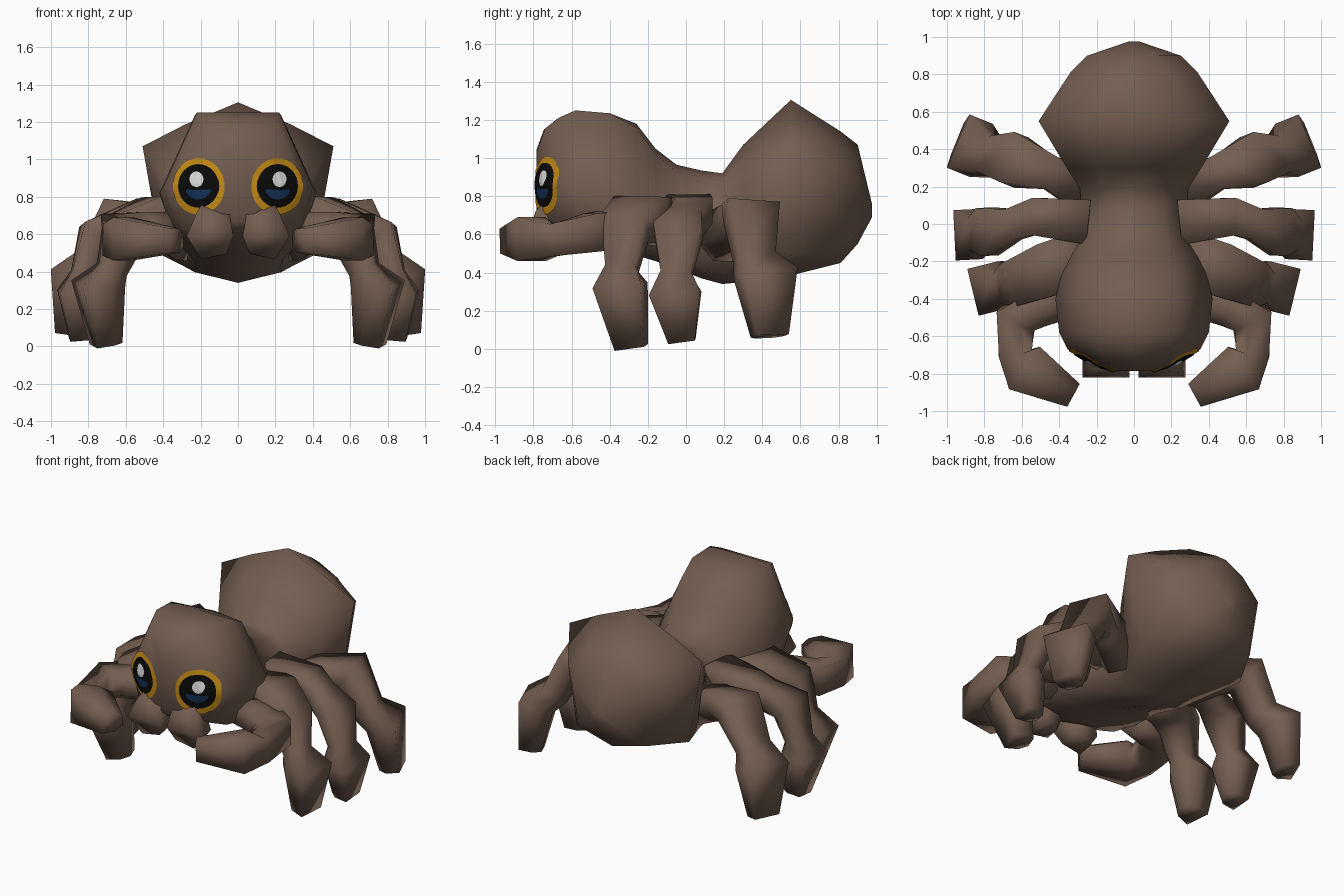
import bpy
import bmesh
import math
from mathutils import Vector
from mathutils.bvhtree import BVHTree

old = bpy.data.objects.get("Cube")
if old:
    bpy.data.objects.remove(old, do_unlink=True)


def make_material(name, color):
    mat = bpy.data.materials.new(name)
    mat.use_nodes = True
    mat.diffuse_color = (*color, 1)
    bsdf = next(n for n in mat.node_tree.nodes if n.type == 'BSDF_PRINCIPLED')
    bsdf.inputs["Base Color"].default_value = (*color, 1)
    bsdf.inputs["Roughness"].default_value = 0.9
    return mat


brown = make_material("fur_brown", (.175, .112, .082))
gold = make_material("eye_gold", (.56, .26, .008))
black = make_material("pupil_black", (.003, .003, .003))
blue = make_material("iris_blue", (.007, .032, .1))
white = make_material("glint_white", (.7, .7, .7))


def finish(bm, name, mat, mirrored=False):
    """Turn a bmesh into a smooth shaded, optionally mirrored object."""
    bmesh.ops.recalc_face_normals(bm, faces=bm.faces)
    for face in bm.faces:
        face.smooth = True
    mesh = bpy.data.meshes.new(name)
    bm.to_mesh(mesh)
    bm.free()
    mesh.materials.append(mat)
    obj = bpy.data.objects.new(name, mesh)
    bpy.context.collection.objects.link(obj)
    if mirrored:
        mod = obj.modifiers.new("Mirror", 'MIRROR')
        mod.use_mirror_merge = False
    return obj


def loft(rings):
    """Skin a list of equal-length point rings and cap both ends."""
    bm = bmesh.new()
    loops = [[bm.verts.new(p) for p in ring] for ring in rings]
    for a, b in zip(loops, loops[1:]):
        for i in range(len(a)):
            j = (i + 1) % len(a)
            bm.faces.new((a[i], a[j], b[j], b[i]))
    bm.faces.new(loops[0])
    bm.faces.new(loops[-1][::-1])
    return bm


def body_ring(y, width, bottom, top, side, drop):
    """Eight-sided cross-section; drop lowers the shoulders toward the sides."""
    low = bottom + .15 * (side - bottom)
    shoulder = top - drop * (top - side)
    half = [(.55 * width, shoulder), (width, side), (.8 * width, low)]
    pts = [(0, top)] + half + [(0, bottom)] + [(-x, z) for x, z in half[::-1]]
    return [Vector((x, y, z)) for x, z in pts]


# Limb cross-section: flat outside, tapered inside
SECTION = [(1, 1), (-1, 1), (-1, -.3), (-.5, -1), (.5, -1), (1, -.3)]


def limb(path, ref):
    """Faceted limb through (x, y, z, half width along ref, half thickness)."""
    pts = [Vector(p[:3]) for p in path]
    rings = []
    for i, p in enumerate(pts):
        wide, thick = path[i][3:]
        t = (pts[min(i + 1, len(pts) - 1)] - pts[max(i - 1, 0)]).normalized()
        u = (ref - t * t.dot(ref)).normalized()
        v = t.cross(u)
        rings.append([p + u * wide * a + v * thick * b for a, b in SECTION])
    return loft(rings)


# Head, waist and abdomen as one skin: y, half width, bottom, top, side height, drop
body_stations = [
    (-.785, .11, .66, 1.04, .88, .1),
    (-.745, .235, .63, 1.15, .87, .05),
    (-.67, .355, .59, 1.21, .86, 0),
    (-.58, .40, .55, 1.25, .85, 0),
    (-.40, .42, .52, 1.235, .82, 0),
    (-.26, .385, .49, 1.18, .79, .05),
    (-.16, .345, .46, 1.05, .76, .1),
    (-.05, .30, .42, .965, .72, .15),
    (.08, .28, .37, .935, .70, .15),
    (.19, .29, .34, .92, .72, .2),
    (.30, .36, .35, 1.07, .87, .4),
    (.55, .51, .385, 1.305, 1.07, .5),
    (.81, .34, .45, 1.14, .93, .4),
    (.90, .25, .55, 1.07, .87, .35),
    (.975, .03, .69, .76, .72, .5),
]
body = finish(loft([body_ring(*s) for s in body_stations]), "body", brown)

# Legs: hip, thigh, knee, ankle, foot and toe
legs = {
    "second_legs": [(.26, -.17, .66, .14, .12), (.45, -.24, .68, .145, .12),
                    (.60, -.31, .62, .12, .115), (.67, -.33, .41, .08, .075),
                    (.74, -.335, .33, .13, .125), (.70, -.28, .012, .08, .075)],
    "third_legs": [(.24, .01, .70, .12, .11), (.53, .04, .69, .10, .10),
                   (.63, 0, .65, .085, .09), (.76, -.04, .60, .13, .09),
                   (.82, -.05, .39, .08, .07), (.85, -.055, .29, .135, .11),
                   (.83, -.02, .04, .07, .07)],
    "rear_legs": [(.26, .18, .57, .12, .12), (.46, .28, .66, .09, .10),
                  (.62, .335, .69, .14, .11), (.745, .35, .46, .10, .09),
                  (.845, .405, .38, .155, .11), (.88, .43, .065, .09, .07)],
}
for name, path in legs.items():
    reach = Vector(path[-1][:3]) - Vector(path[0][:3])
    sideways = Vector((-reach.y, reach.x, 0)).normalized()
    finish(limb(path, sideways), name, brown, mirrored=True)

# Front legs curl forward and inward
front = [(.34, -.40, .62, .10, .10), (.50, -.45, .62, .10, .10), (.63, -.51, .61, .10, .11),
         (.635, -.69, .57, .085, .09), (.585, -.77, .575, .115, .14),
         (.325, -.915, .565, .065, .07)]
finish(limb(front, Vector((0, 0, -1))), "front_legs", brown, mirrored=True)

# Jaws hanging below the eyes
jaw = [(.11, -.66, .76, .06, .07), (.13, -.70, .67, .09, .10), (.15, -.72, .59, .125, .10),
       (.13, -.70, .495, .07, .07)]
finish(limb(jaw, Vector((1, 0, 0))), "jaws", brown, mirrored=True)

# Eye plates laid onto the face
tree = BVHTree.FromPolygons([v.co for v in body.data.vertices],
                            [p.vertices for p in body.data.polygons])


def eye_plate(name, mat, x, z, rx, rz, lift, bend=0, sides=32, steps=12):
    bm = bmesh.new()

    def on_face(px, pz):
        hit, normal = tree.ray_cast(Vector((px, -2, pz)), Vector((0, 1, 0)))[:2]
        if normal.y > 0:
            normal = -normal
        return bm.verts.new(hit + normal * lift)

    center = on_face(x, z)
    previous = None
    for s in range(1, steps + 1):
        ring = []
        for k in range(sides):
            a = math.tau * k / sides
            dx = rx * math.cos(a) * s / steps
            dz = rz * math.sin(a) * s / steps
            ring.append(on_face(x + dx, z + dz + bend * dx * dx))
        for k in range(sides):
            j = (k + 1) % sides
            if previous:
                bm.faces.new((previous[k], previous[j], ring[j], ring[k]))
            else:
                bm.faces.new((center, ring[j], ring[k]))
        previous = ring
    # Face the plates forward
    obj = finish(bm, name, mat, mirrored=True)
    if obj.data.polygons[0].normal.y > 0:
        obj.data.flip_normals()


eye_plate("eye_rims", gold, .208, .855, .137, .15, .005)
eye_plate("pupils", black, .208, .858, .108, .115, .008)
eye_plate("iris_arcs", blue, .208, .812, .066, .025, .0098, bend=5)
eye_plate("eye_glints", white, .218, .893, .036, .04, .0098)
